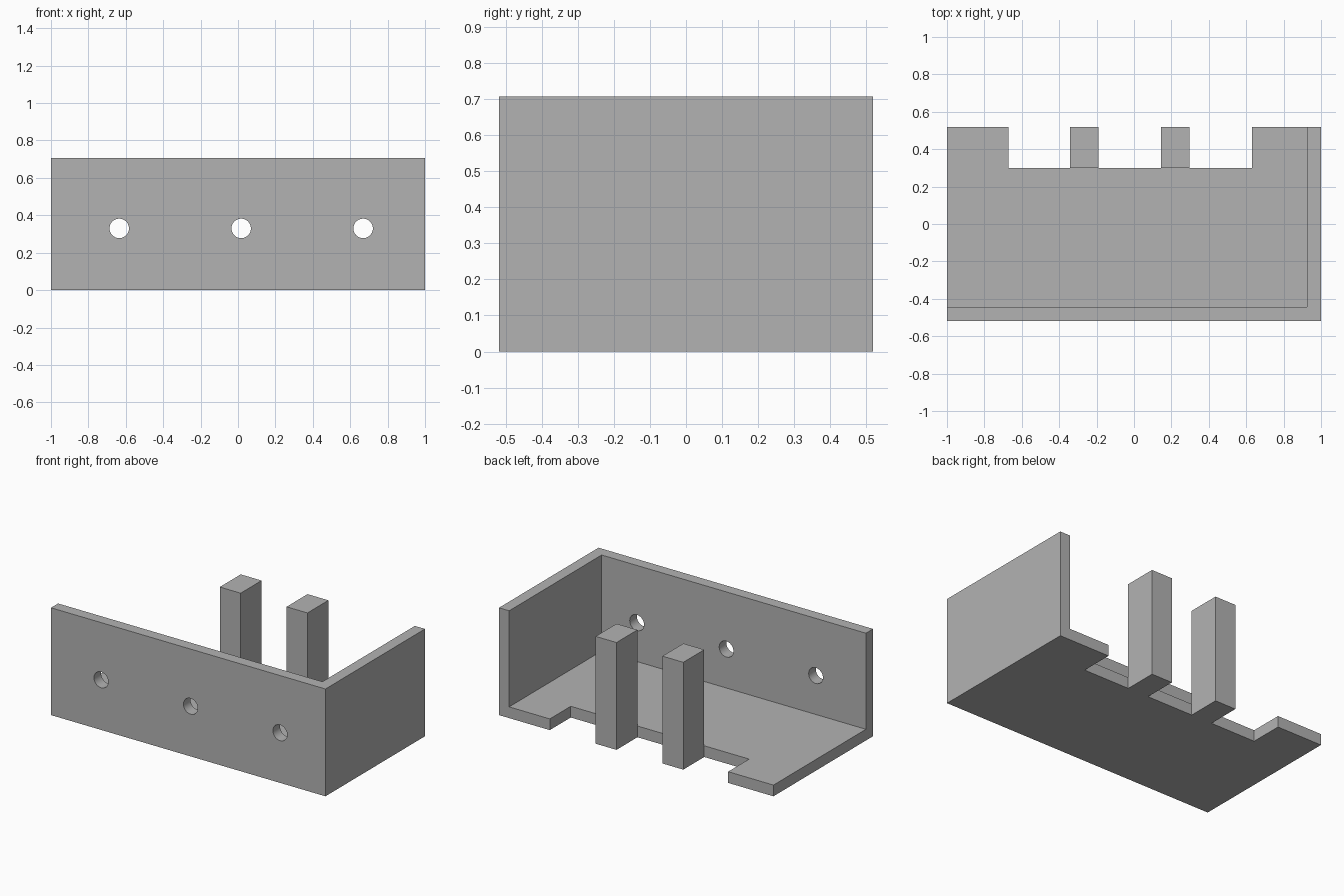
import bpy
import bmesh
from math import pi

# Overall dimensions
X, Y, H = 1.0, 0.518, 0.707
T = 0.074          # panel thickness
NOTCH_Y = 0.30     # inner edge of the rear notch

if "Cube" in bpy.data.objects:
    bpy.data.objects.remove(bpy.data.objects["Cube"], do_unlink=True)

grey = bpy.data.materials.new("plain grey")
grey.use_nodes = True
colour = (0.45, 0.45, 0.45, 1)
grey.diffuse_color = colour
grey.node_tree.nodes["Principled BSDF"].inputs["Base Color"].default_value = colour


def prism(name, outline, height):
    """Extrude a counter-clockwise plan outline up from the ground."""
    bm = bmesh.new()
    base = bm.faces.new([bm.verts.new((x, y, 0)) for x, y in outline])
    top = bmesh.ops.extrude_face_region(bm, geom=[base], use_keep_orig=True)
    verts = [v for v in top["geom"] if isinstance(v, bmesh.types.BMVert)]
    bmesh.ops.translate(bm, verts=verts, vec=(0, 0, height))
    bmesh.ops.recalc_face_normals(bm, faces=bm.faces)
    mesh = bpy.data.meshes.new(name)
    bm.to_mesh(mesh)
    bm.free()
    mesh.materials.append(grey)
    obj = bpy.data.objects.new(name, mesh)
    bpy.context.collection.objects.link(obj)
    return obj


# Floor with a wide notch along the rear edge
prism("floor", [(-X, T - Y), (X - T, T - Y), (X - T, Y), (0.63, Y),
                (0.63, NOTCH_Y), (-0.67, NOTCH_Y), (-0.67, Y), (-X, Y)], T)

# L-shaped front and left walls
walls = prism("walls", [(-X, -Y), (X, -Y), (X, Y), (X - T, Y),
                        (X - T, T - Y), (-X, T - Y)], H)

# Two square posts standing in the notch
for name, x in (("right_post", -0.343), ("left_post", 0.144)):
    w = 0.152
    prism(name, [(x, NOTCH_Y), (x + w, NOTCH_Y), (x + w, Y), (x, Y)], H)

# Three round holes through the front wall
for i in range(3):
    bpy.ops.mesh.primitive_cylinder_add(
        vertices=48, radius=0.052, depth=4 * T, rotation=(pi / 2, 0, 0),
        location=(-0.635 + 0.652 * i, -Y + T / 2, 0.33))
    cutter = bpy.context.object
    cutter.name = f"hole_cutter_{i + 1}"
    cutter.data.materials.append(grey)
    cutter.hide_render = True
    cutter.hide_set(True)
    cut = walls.modifiers.new(f"hole_{i + 1}", "BOOLEAN")
    cut.operation = "DIFFERENCE"
    cut.solver = "EXACT"
    cut.object = cutter

# Smooth hole walls, sharp panel edges
bpy.ops.object.select_all(action="DESELECT")
walls.select_set(True)
bpy.context.view_layer.objects.active = walls
for mod in list(walls.modifiers):
    bpy.ops.object.modifier_apply(modifier=mod.name)
bpy.ops.object.shade_smooth_by_angle(angle=pi / 6)
for obj in [o for o in bpy.data.objects if o.name.startswith("hole_cutter")]:
    bpy.data.objects.remove(obj, do_unlink=True)
